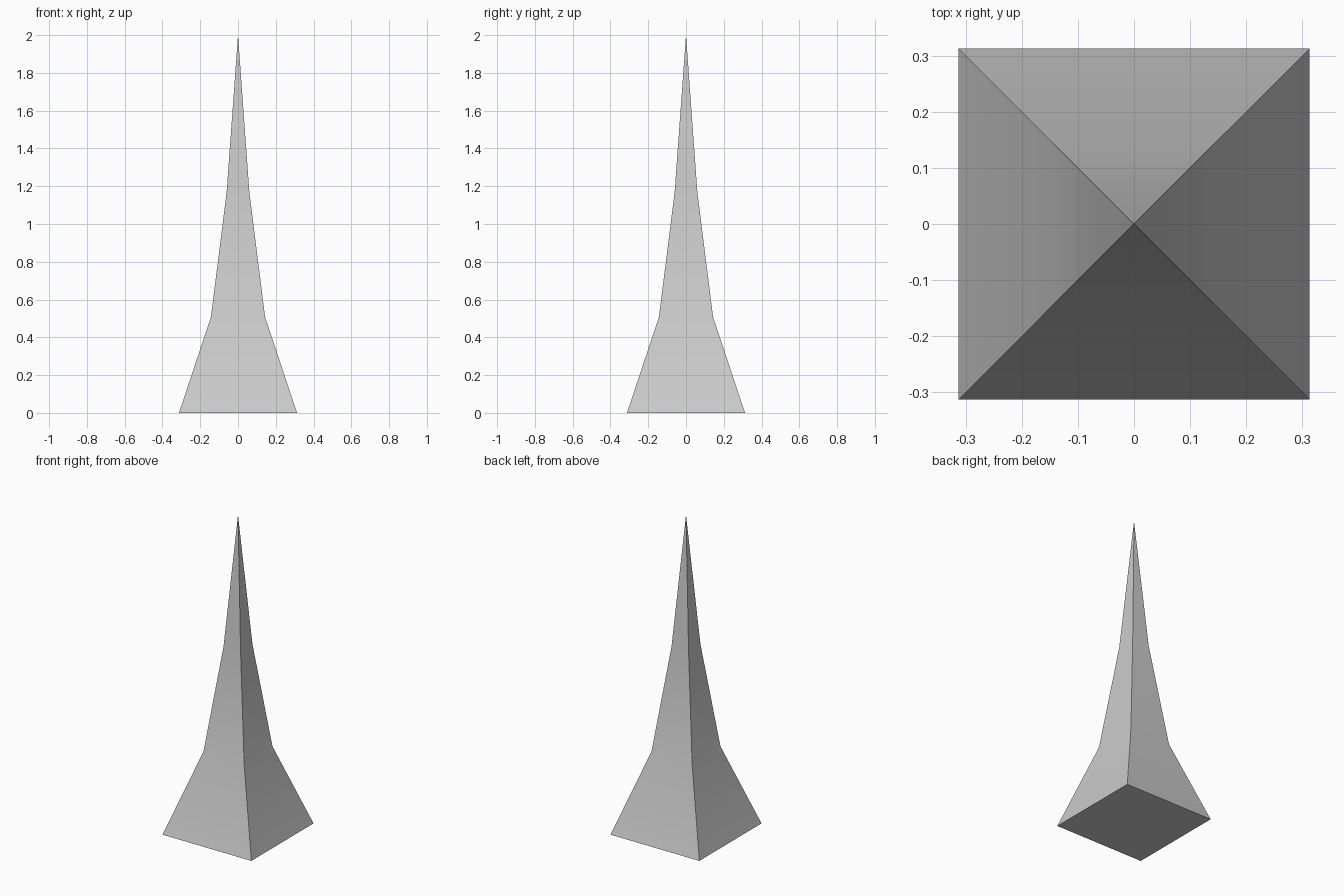
import bpy, bmesh, math

if "Cube" in bpy.data.objects:
    bpy.data.objects.remove(bpy.data.objects["Cube"])

# Square spire: half-width and height of each ring, then the tip
RINGS = [(0.313, 0.0), (0.143, 0.51), (0.06, 1.17)]
TIP_Z = 2.0

bm = bmesh.new()
corners = [(-1, -1), (1, -1), (1, 1), (-1, 1)]
rings = [[bm.verts.new((sx * w, sy * w, z)) for sx, sy in corners] for w, z in RINGS]
tip = bm.verts.new((0, 0, TIP_Z))

# Base cap
bm.faces.new(rings[0][::-1])

# Tapering sides and pointed top
for i in range(4):
    j = (i + 1) % 4
    for low, high in zip(rings, rings[1:]):
        bm.faces.new((low[i], low[j], high[j], high[i]))
    bm.faces.new((rings[-1][i], rings[-1][j], tip))

mesh = bpy.data.meshes.new("spire")
bm.to_mesh(mesh)
bm.free()
spire = bpy.data.objects.new("spire", mesh)
bpy.context.collection.objects.link(spire)

# Soft bends along each side, sharp corners
bpy.context.view_layer.objects.active = spire
spire.select_set(True)
bpy.ops.object.shade_smooth_by_angle(angle=math.radians(30))
